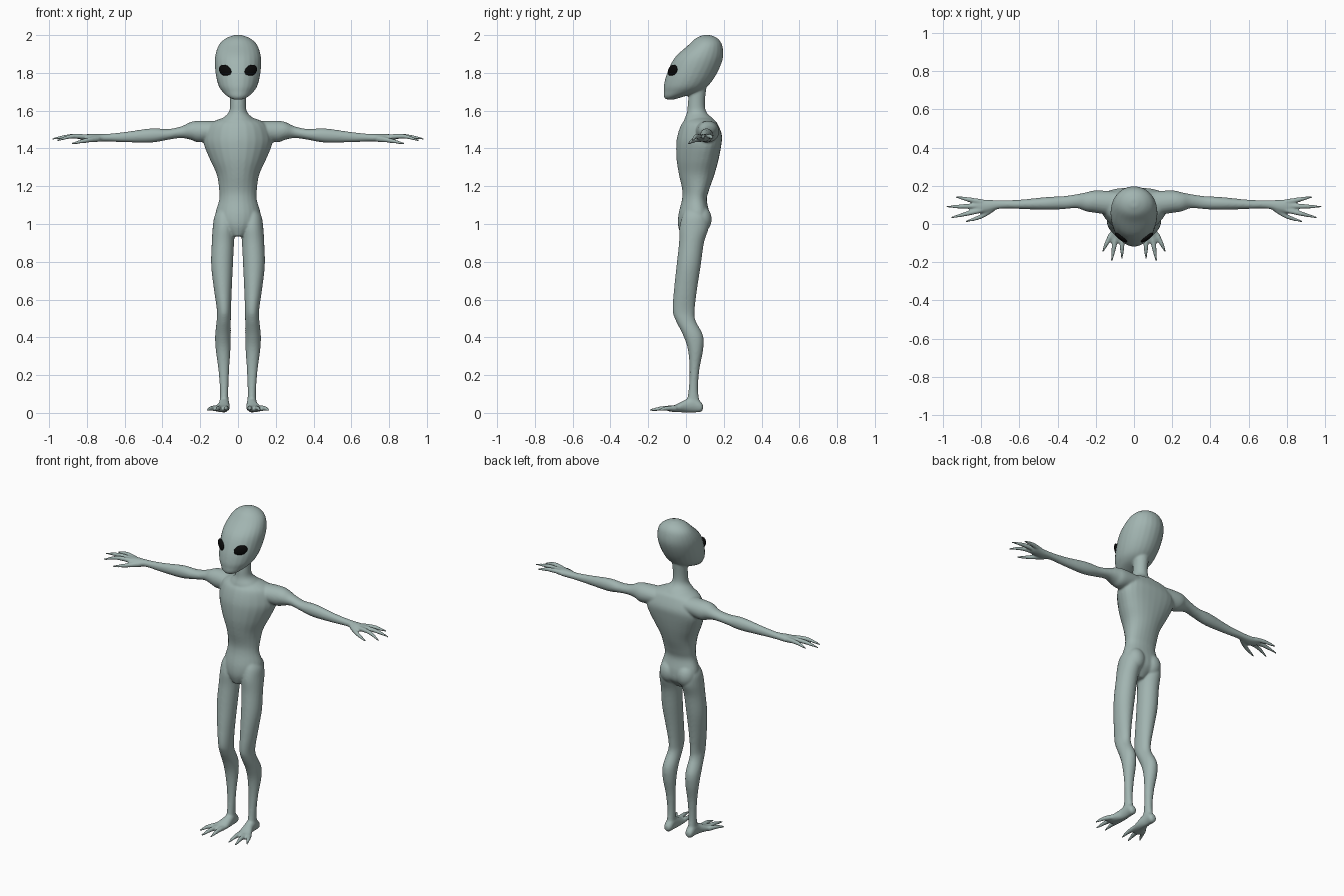
import bpy, bmesh
from math import cos, sin, pi
from mathutils import Vector, Matrix, Euler

cube = bpy.data.objects.get("Cube")
if cube:
    bpy.data.objects.remove(cube)


def material(name, color, roughness):
    m = bpy.data.materials.new(name)
    m.use_nodes = True
    m.diffuse_color = (*color, 1)
    bsdf = m.node_tree.nodes["Principled BSDF"]
    bsdf.inputs["Base Color"].default_value = (*color, 1)
    bsdf.inputs["Roughness"].default_value = roughness
    return m


skin = material("grey green skin", (0.36, 0.46, 0.44), 0.6)
black = material("eye black", (0.003, 0.003, 0.003), 0.5)


def spline(rows, steps=5):
    """Catmull-Rom interpolation of the section rows."""
    rows = [Vector(r) for r in rows]
    out = []
    for i in range(len(rows) - 1):
        a, b, c = rows[max(i - 1, 0)], rows[i], rows[i + 1]
        d = rows[min(i + 2, len(rows) - 1)]
        for s in range(steps):
            t = s / steps
            out.append(b + (c - a) * (t / 2) + (a * 2 - b * 5 + c * 4 - d) * (t * t / 2)
                       + (b * 3 - a - c * 3 + d) * (t ** 3 / 2))
    return out + [rows[-1]]


def loft(bm, axis, rows, side=1, bow=0, sides=24):
    """Skin oval sections: (position on axis, min and max of each cross direction)."""
    rings = []
    for a, u0, u1, v0, v1 in spline(rows):
        ring = []
        for k in range(sides):
            ang = 2 * pi * k / sides
            u = (u0 + u1) / 2 + (u1 - u0) / 2 * cos(ang)
            v = (v0 + v1) / 2 + (v1 - v0) / 2 * sin(ang)
            x, y, z = {"x": (a, u, v), "y": (u, a, v), "z": (u, v, a)}[axis]
            ring.append(bm.verts.new((x * side, y + bow * x * x, z)))
        rings.append(ring)
    for r, s in zip(rings, rings[1:]):
        for k in range(sides):
            n = (k + 1) % sides
            bm.faces.new((r[k], r[n], s[n], s[k]))
    bm.faces.new(rings[0])
    bm.faces.new(rings[-1])


def digit(bm, axis, points, radii, side):
    """Thin tapering finger or toe; points are (axis, cross, height)."""
    rows = [(a, u - r, u + r, h - r, h + r) for (a, u, h), r in zip(points, radii)]
    loft(bm, axis, rows, side, sides=12)


def ball(bm, center, radii):
    m = Matrix.Translation(center) @ Matrix.Diagonal((*radii, 1))
    bmesh.ops.create_uvsphere(bm, u_segments=24, v_segments=16, radius=1, matrix=m)


def finish(name, bm, mat):
    bmesh.ops.recalc_face_normals(bm, faces=bm.faces)
    for f in bm.faces:
        f.smooth = True
    me = bpy.data.meshes.new(name)
    bm.to_mesh(me)
    bm.free()
    me.materials.append(mat)
    ob = bpy.data.objects.new(name, me)
    bpy.context.collection.objects.link(ob)
    return ob


def sym(rows):
    """Expand (z, half width, front, back) into centred sections."""
    return [(z, -w, w, f, b) for z, w, f, b in rows]


body = bmesh.new()

# head
loft(body, "z", sym([
    (1.66, .028, -.108, -.06), (1.675, .055, -.117, -.01), (1.70, .082, -.118, .07),
    (1.735, .104, -.117, .12), (1.80, .119, -.10, .165), (1.88, .122, -.06, .196),
    (1.945, .103, .01, .192), (1.982, .066, .05, .168), (2.0, .02, .09, .13)]))

# neck
loft(body, "z", sym([
    (1.74, .045, .02, .11), (1.64, .042, .01, .10), (1.59, .05, .005, .11),
    (1.55, .09, -.01, .15), (1.5, .11, -.02, .17)]))

# torso, bowed so that the flanks sit further back
loft(body, "z", sym([
    (1.565, .07, .02, .12), (1.545, .125, -.01, .155), (1.52, .16, -.028, .172),
    (1.47, .18, -.045, .19), (1.42, .18, -.052, .187), (1.34, .148, -.05, .172),
    (1.26, .112, -.037, .15), (1.18, .1, -.02, .122), (1.127, .1, -.022, .11),
    (1.05, .12, -.04, .125), (.99, .1, -.042, .12), (.935, .035, -.025, .07)]), bow=1.2)

for side in (1, -1):
    # buttock
    ball(body, (side * .058, .08, 1.025), (.058, .056, .07))

    # leg
    loft(body, "z", [
        (1.08, .04, .1, 0, .09), (1.04, .025, .125, -.02, .115), (.98, .016, .134, -.035, .12),
        (.9, .021, .139, -.037, .095), (.78, .027, .142, -.05, .078),
        (.65, .033, .127, -.064, .058), (.545, .037, .112, -.071, .046),
        (.49, .038, .113, -.055, .05), (.41, .038, .121, -.015, .09),
        (.335, .04, .118, .01, .091), (.23, .047, .104, .019, .071),
        (.124, .051, .096, .014, .064), (.04, .05, .098, 0, .075)], side)

    # foot
    loft(body, "y", [
        (.09, .062, .086, .018, .042), (.077, .05, .098, .004, .06), (.04, .047, .1, .002, .09),
        (0, .044, .105, .002, .072), (-.05, .044, .128, .004, .046),
        (-.085, .05, .138, .007, .034), (-.1, .065, .125, .012, .026)], side)

    # toes
    for root, tip, reach in ((.062, .063, -.182), (.093, .117, -.196), (.118, .165, -.148)):
        mid = (root + tip) / 2
        digit(body, "y", [(-.05, root, .024), ((reach - .05) / 2, mid, .024), (reach, tip, .014)],
              (.015, .013, .005), side)

    # arm and palm
    loft(body, "x", [
        (.08, .04, .17, 1.45, 1.545), (.2, .058, .176, 1.432, 1.547),
        (.25, .066, .166, 1.446, 1.54), (.3, .083, .156, 1.455, 1.517),
        (.37, .078, .146, 1.446, 1.503), (.46, .074, .141, 1.431, 1.506),
        (.6, .079, .127, 1.433, 1.487), (.7, .08, .125, 1.437, 1.477),
        (.77, .06, .127, 1.435, 1.477), (.82, .058, .129, 1.442, 1.474),
        (.84, .075, .115, 1.45, 1.468)], side)

    # fingers
    for root, tip, reach, lift in ((.115, .142, .935, 1.452), (.095, .09, .985, 1.45),
                                   (.074, .032, .962, 1.44)):
        mid = (root + tip) / 2
        digit(body, "x", [(.79, root, 1.46), ((.8 + reach) / 2, mid, 1.464), (reach, tip, lift)],
              (.014, .0125, .005), side)

    # thumb
    digit(body, "x", [(.73, .085, 1.452), (.8, .04, 1.443), (.885, .012, 1.424)],
          (.017, .0135, .005), side)

# fuse everything into one smooth skin
body_ob = finish("body", body, skin)
remesh = body_ob.modifiers.new("fuse", "REMESH")
remesh.mode = "VOXEL"
remesh.voxel_size = .0055
remesh.use_smooth_shade = True
relax = body_ob.modifiers.new("relax", "SMOOTH")
relax.factor = .5
relax.iterations = 8

# slanted almond eyes
for side, label in ((1, "left_eye"), (-1, "right_eye")):
    bm = bmesh.new()
    bmesh.ops.create_uvsphere(bm, u_segments=32, v_segments=16, radius=1)
    turn = Euler((0, -side * .4, side * .62), "XYZ").to_matrix().to_4x4()
    place = Matrix.Translation((side * .068, -.071, 1.812)) @ turn
    bm.transform(place @ Matrix.Diagonal((.041, .013, .029, 1)))
    finish(label, bm, black)
